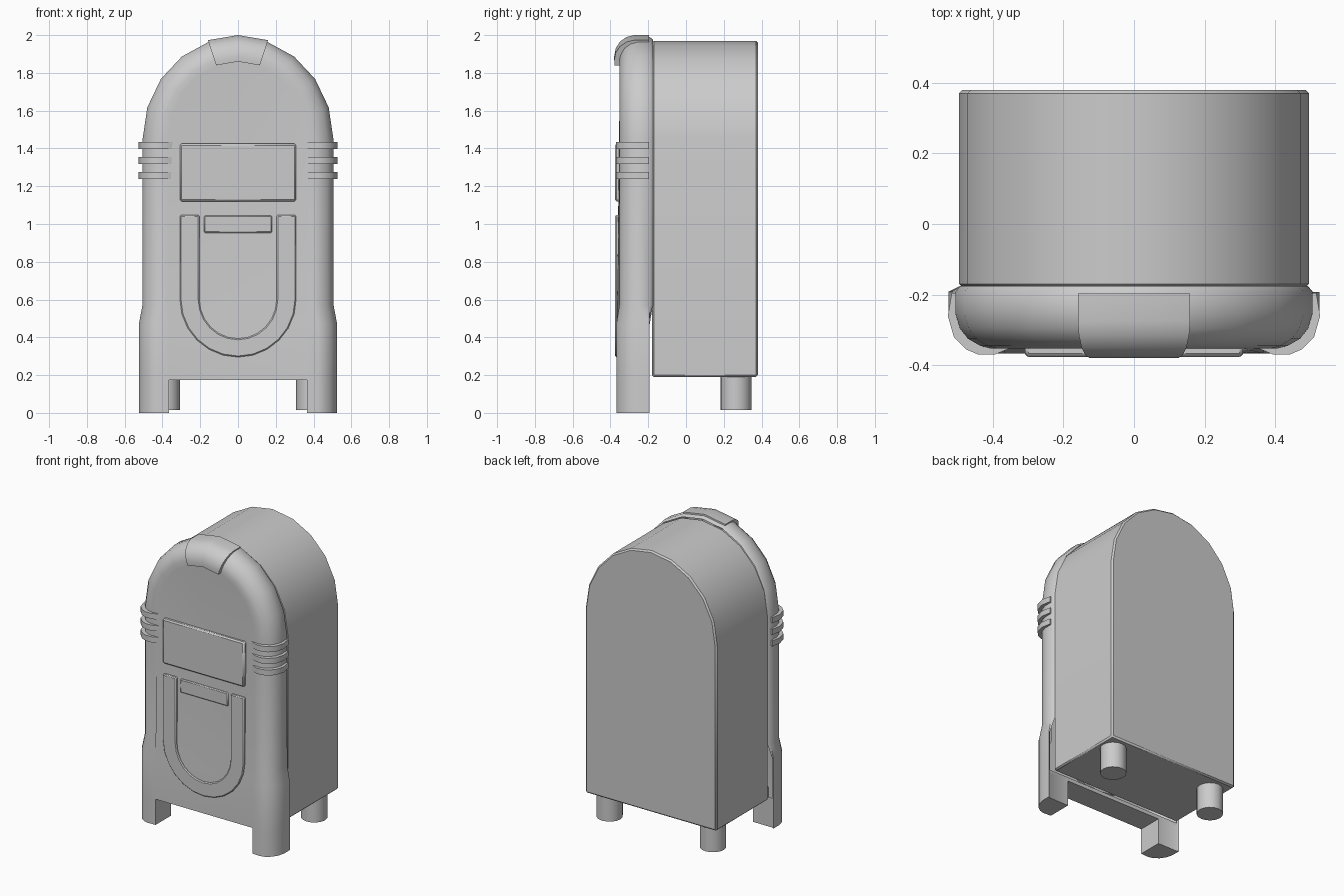
import bpy, bmesh, math

if "Cube" in bpy.data.objects:
    bpy.data.objects.remove(bpy.data.objects["Cube"])

ARC_Z = 1.45  # height where the straight sides turn into the arch


def finish(name, bm, bevel=0.0, angle=35):
    bmesh.ops.recalc_face_normals(bm, faces=bm.faces)
    me = bpy.data.meshes.new(name)
    bm.to_mesh(me)
    bm.free()
    ob = bpy.data.objects.new(name, me)
    bpy.context.collection.objects.link(ob)
    bpy.ops.object.select_all(action='DESELECT')
    ob.select_set(True)
    bpy.context.view_layer.objects.active = ob
    if bevel:
        m = ob.modifiers.new("bevel", 'BEVEL')
        m.width, m.segments, m.limit_method = bevel, 1, 'ANGLE'
        m.angle_limit = math.radians(50)
    bpy.ops.object.shade_smooth_by_angle(angle=math.radians(angle))
    return ob


def prism(name, pts, lo, hi, axis='y', bevel=0.0):
    """Extrude a 2D outline (xz along y, or xy along z)."""
    bm = bmesh.new()
    put = (lambda p, h: (p[0], h, p[1])) if axis == 'y' else (lambda p, h: (p[0], p[1], h))
    rows = [[bm.verts.new(put(p, h)) for p in pts] for h in (lo, hi)]
    bm.faces.new(rows[0])
    bm.faces.new(rows[1])
    n = len(pts)
    for i in range(n):
        j = (i + 1) % n
        bm.faces.new((rows[0][i], rows[0][j], rows[1][j], rows[1][i]))
    return finish(name, bm, bevel)


def arch(angle, inset, y):
    a = math.radians(angle)
    return ((0.505 - inset) * math.cos(a), y, ARC_Z + (0.54 - inset) * math.sin(a))


def strips(bm, rows):
    for r, s in zip(rows, rows[1:]):
        for i in range(len(r) - 1):
            bm.faces.new((r[i], r[i + 1], s[i + 1], s[i]))


def rect(x, z0, z1):
    return [(-x, z0), (x, z0), (x, z1), (-x, z1)]


# Cabinet: extruded arch behind the front shell
outline = [(-0.495, 0.19), (0.495, 0.19)]
outline += [(0.495 * math.cos(math.radians(a)), ARC_Z + 0.52 * math.sin(math.radians(a)))
            for a in range(0, 181, 18)]
prism("cabinet", outline, -0.18, 0.38, bevel=0.01)

# Front shell: rounded frame swept over the arch, with flared legs and a flat panel
section = [(0.014, -0.175), (0, -0.192), (0, -0.255), (0.012, -0.295), (0.035, -0.325),
           (0.07, -0.345), (0.1, -0.353), (0.135, -0.35)]
straight = [(0.0, 0.525, 0.016), (0.175, 0.525, 0.016), (0.47, 0.525, 0.016), (0.57, 0.506, 0)]
bm = bmesh.new()


def straight_row(side, z, w, flare):
    row = []
    for i, (d, y) in enumerate(section):
        if z < 0.5:
            y = -0.2 if i == 0 else y
            d = 0.16 if i == 7 else d
        if 3 <= i:
            y -= flare * min(1, (i - 2) / 3)
        row.append(bm.verts.new((side * (w - d), y, z)))
    return row


rows = [straight_row(1, *s) for s in straight]
rows += [[bm.verts.new(arch(a, d, y)) for d, y in section] for a in range(0, 181, 18)]
rows += [straight_row(-1, *s) for s in reversed(straight)]
strips(bm, rows)
bm.faces.new([r[-1] for r in rows[1:-1]])
# leg insides, soles and underside of the shell
backs = []
for low, high in ((rows[0], rows[1]), (rows[-1], rows[-2])):
    x = low[-1].co.x
    b0 = bm.verts.new((x, -0.2, 0))
    b1 = bm.verts.new((x, -0.2, 0.175))
    b2 = bm.verts.new((x, -0.2, 0.2))
    h2 = bm.verts.new((high[0].co.x, -0.2, 0.2))
    bm.faces.new((low[-1], high[-1], b1, b0))
    bm.faces.new(low + [b0])
    bm.faces.new((low[0], b0, b1, high[0]))
    bm.faces.new((high[0], b1, b2, h2))
    backs.append((high[-1], b1, b2))
(p, q, s), (t, u, v) = backs
bm.faces.new((p, q, u, t))
bm.faces.new((q, s, v, u))
finish("front_shell", bm, angle=40)

# Crown cap over the top of the arch
cap_section = [(0.02, -0.195), (-0.01, -0.197), (-0.01, -0.275), (0.0, -0.315), (0.025, -0.35),
               (0.06, -0.372), (0.1, -0.38), (0.13, -0.378), (0.13, -0.34)]
bm = bmesh.new()
rows = [[bm.verts.new(arch(a, d, y)) for d, y in cap_section] for a in (72, 90, 108)]
strips(bm, rows)
bm.faces.new(rows[0])
bm.faces.new(rows[-1])
finish("crown_cap", bm, angle=40)

# Trim bands wrapped round both pillars
band = [(0.48, -0.195), (0.516, -0.195), (0.527, -0.26), (0.51, -0.32), (0.475, -0.355),
        (0.44, -0.37), (0.395, -0.37), (0.347, -0.35), (0.347, -0.33)]
for side, label in ((1, "right"), (-1, "left")):
    for i, z in enumerate((1.257, 1.336, 1.416)):
        prism(f"{label}_band_{i + 1}", [(side * x, y) for x, y in band],
              z - 0.019, z + 0.019, axis='z')

# Display panel and coin plate
prism("display_panel", rect(0.308, 1.12, 1.425), -0.376, -0.34, bevel=0.009)
prism("coin_plate", rect(0.18, 0.953, 1.045), -0.368, -0.34, bevel=0.006)

# U-shaped trim
half = [math.radians(180 + 15 * i) for i in range(13)]
u_pts = [(-0.308, 1.047)] + [(0.308 * math.cos(a), 0.603 + 0.308 * math.sin(a)) for a in half]
u_pts += [(0.308, 1.047), (0.205, 1.047)]
u_pts += [(0.205 * math.cos(a), 0.603 + 0.21 * math.sin(a)) for a in reversed(half)]
u_pts += [(-0.205, 1.047)]
prism("u_trim", u_pts, -0.375, -0.34, bevel=0.006)

# Rear feet
for side, label in ((1, "right"), (-1, "left")):
    circle = [(side * 0.39 + 0.082 * math.cos(i * math.pi / 8),
               0.265 + 0.082 * math.sin(i * math.pi / 8)) for i in range(16)]
    prism(f"{label}_rear_foot", circle, 0.015, 0.2, axis='z')
